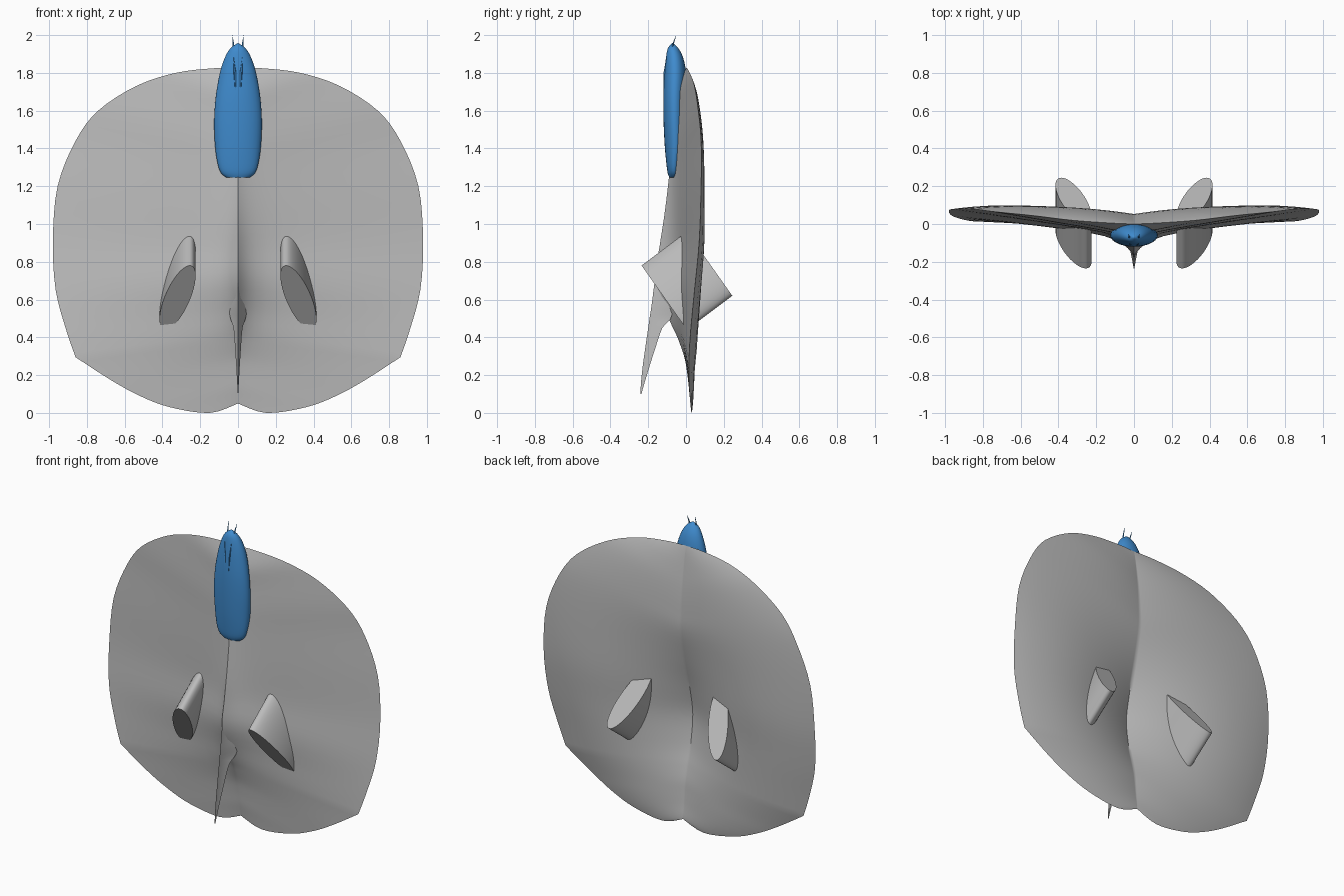
import bpy, bmesh, math
from mathutils import Vector

if "Cube" in bpy.data.objects:
    bpy.data.objects.remove(bpy.data.objects["Cube"], do_unlink=True)


def material(name, rgb):
    m = bpy.data.materials.new(name)
    m.use_nodes = True
    m.diffuse_color = (*rgb, 1)
    m.node_tree.nodes["Principled BSDF"].inputs["Base Color"].default_value = (*rgb, 1)
    return m


GREY = material("hull grey", (0.5, 0.5, 0.5))
BLUE = material("canopy blue", (0.05, 0.26, 0.62))


def finish(bm, name, mat, angle=35):
    bmesh.ops.remove_doubles(bm, verts=bm.verts, dist=1e-5)
    bmesh.ops.recalc_face_normals(bm, faces=bm.faces)
    me = bpy.data.meshes.new(name)
    bm.to_mesh(me)
    bm.free()
    ob = bpy.data.objects.new(name, me)
    bpy.context.collection.objects.link(ob)
    me.materials.append(mat)
    bpy.ops.object.select_all(action='DESELECT')
    ob.select_set(True)
    bpy.context.view_layer.objects.active = ob
    bpy.ops.object.shade_smooth_by_angle(angle=math.radians(angle))
    return ob


def loft(name, rings, mat, angle=35):
    """Skin a list of closed rings and cap both ends."""
    bm = bmesh.new()
    vr = [[bm.verts.new(p) for p in r] for r in rings]
    n = len(rings[0])
    for a, b in zip(vr, vr[1:]):
        for i in range(n):
            j = (i + 1) % n
            bm.faces.new((a[i], a[j], b[j], b[i]))
    bm.faces.new(vr[0])
    bm.faces.new(vr[-1])
    return finish(bm, name, mat, angle)


def spline(rows, steps):
    """Smooth curve through rows of numbers."""
    out = []
    for i in range(len(rows) - 1):
        p = [rows[max(0, min(len(rows) - 1, i + k))] for k in (-1, 0, 1, 2)]
        for s in range(steps):
            t = s / steps
            out.append([0.5 * (2 * b + (c - a) * t + (2 * a - 5 * b + 4 * c - d) * t * t
                               + (3 * b - a - 3 * c + d) * t ** 3)
                        for a, b, c, d in zip(*p)])
    return out + [list(rows[-1])]


# Wing body: rim x, z, y | spine z, front y, back y | ridge sharpness, back bulge
UPPER = [
    (0, 1.825, 0, 1.825, 0, 0, 0, 0),
    (.12, 1.825, .005, 1.78, -.02, .01, 0, .004),
    (.33, 1.80, .02, 1.68, -.05, .025, 0, .015),
    (.54, 1.73, .045, 1.56, -.06, .04, .05, .02),
    (.74, 1.60, .065, 1.42, -.075, .05, .1, .022),
    (.86, 1.44, .08, 1.28, -.087, .05, .15, .02),
    (.955, 1.20, .08, 1.08, -.11, .01, .25, .03),
    (.98, .91, .07, .88, -.14, -.04, .38, .045),
    (.965, .65, .045, .70, -.165, -.07, .45, .055),
    (.91, .44, .025, .52, -.10, -.05, .45, .055),
    (.86, .295, .015, .40, -.045, -.02, .3, .05),
]
LOWER = [
    UPPER[-1],
    (.675, .175, .015, .30, -.01, .003, .2, .035),
    (.52, .09, .02, .22, .005, .012, .1, .025),
    (.36, .03, .025, .14, .015, .02, 0, .015),
    (.15, 0, .03, .08, .025, .028, 0, .005),
    (0, .05, .03, .05, .03, .03, 0, 0),
]
SPAN = [0, .015, .035, .06, .1, .16, .25, .37, .5, .63, .76, .88, .95, 1]


def wing_ring(st):
    rx, rz, ry, sz, sf, sb, w, bulge = st

    def point(t, side, back):
        if back:
            y = sb + (ry - sb) * (1 - (1 - t) ** 2) + bulge * 4 * t * (1 - t)
        else:
            f = (1 - w) * (1 - t) + w * (math.exp(-t / .08) - t * math.exp(-1 / .08))
            y = ry + (sf - ry) * f
        return Vector((side * rx * t, y, sz + (rz - sz) * t))

    ring = [point(t, -1, False) for t in reversed(SPAN)]
    ring += [point(t, 1, False) for t in SPAN[1:]]
    ring += [point(t, 1, True) for t in reversed(SPAN[:-1])]
    ring += [point(t, -1, True) for t in SPAN[1:-1]]
    return ring


stations = spline(UPPER, 4) + spline(LOWER, 4)[1:]
bm = bmesh.new()
rows = [[bm.verts.new(p) for p in wing_ring(s)] for s in stations]
for a, b in zip(rows, rows[1:]):
    for i in range(len(a)):
        j = (i + 1) % len(a)
        bm.faces.new((a[i], a[j], b[j], b[i]))
finish(bm, "wing_body", GREY, 40)

# Keel spike: z, front y, back y, half width
KEEL = [(.74, -.16, -.09, .022), (.65, -.172, -.075, .04), (.57, -.182, -.07, .05),
        (.50, -.193, -.08, .04), (.45, -.20, -.125, .024), (.35, -.215, -.16, .016),
        (.24, -.23, -.195, .009), (.15, -.239, -.222, .004), (.10, -.241, -.236, .001)]
rings = []
for z, f, b, w in spline(KEEL, 3):
    m = f + (b - f) * .5
    rings.append([(0, f, z), (w * .3, m, z), (w, b, z), (-w, b, z), (-w * .3, m, z)])
loft("keel_spike", rings, GREY, 50)

# Canopy: z, half width, front y, back y
CANOPY = [(1.957, .003, -.074, -.066), (1.93, .04, -.096, -.04), (1.88, .07, -.106, -.015),
          (1.80, .096, -.114, 0), (1.68, .117, -.12, 0), (1.55, .126, -.119, 0),
          (1.42, .122, -.113, 0), (1.32, .108, -.104, -.02), (1.27, .09, -.097, -.03),
          (1.245, .06, -.088, -.04)]
rings = []
for z, w, f, b in spline(CANOPY, 3):
    c, h = (f + b) / 2, (b - f) / 2
    rings.append([(w * math.cos(a), c + h * math.sin(a), z)
                  for a in (math.tau * i / 28 for i in range(28))])
loft("canopy", rings, BLUE, 50)


def sliver(name, path, radii):
    """Thin tapered rod along a path."""
    loft(name, [[(x + r * math.cos(a), y + r * math.sin(a), z)
                 for a in (math.tau * i / 6 for i in range(6))]
                for (x, y, z), r in zip(path, radii)], BLUE, 60)


# Paired details and engine pods
for side, label in ((1, "left"), (-1, "right")):
    sliver(f"{label}_antenna",
           [(side * .022, -.075, 1.925), (side * .026, -.066, 1.96), (side * .03, -.052, 2.0)],
           [.006, .004, .0005])
    sliver(f"{label}_canopy_rib",
           [(side * .014, -.116, 1.71), (side * .016, -.113, 1.80), (side * .024, -.103, 1.885)],
           [.003, .007, .001])

    # Pod: sheared oval pushed along a tilted axis
    axis = Vector((0, .8, .6))
    down = Vector((side * .065, .12, -.17))
    wide = Vector((side * .07, 0, 0))
    centre = Vector((side * .32, .005, .70))
    rings = [[centre + axis * d + down * math.cos(a) + wide * math.sin(a)
              for a in (math.tau * i / 40 for i in range(40))] for d in (-.15, .15)]
    loft(f"{label}_engine_pod", rings, GREY, 40)
